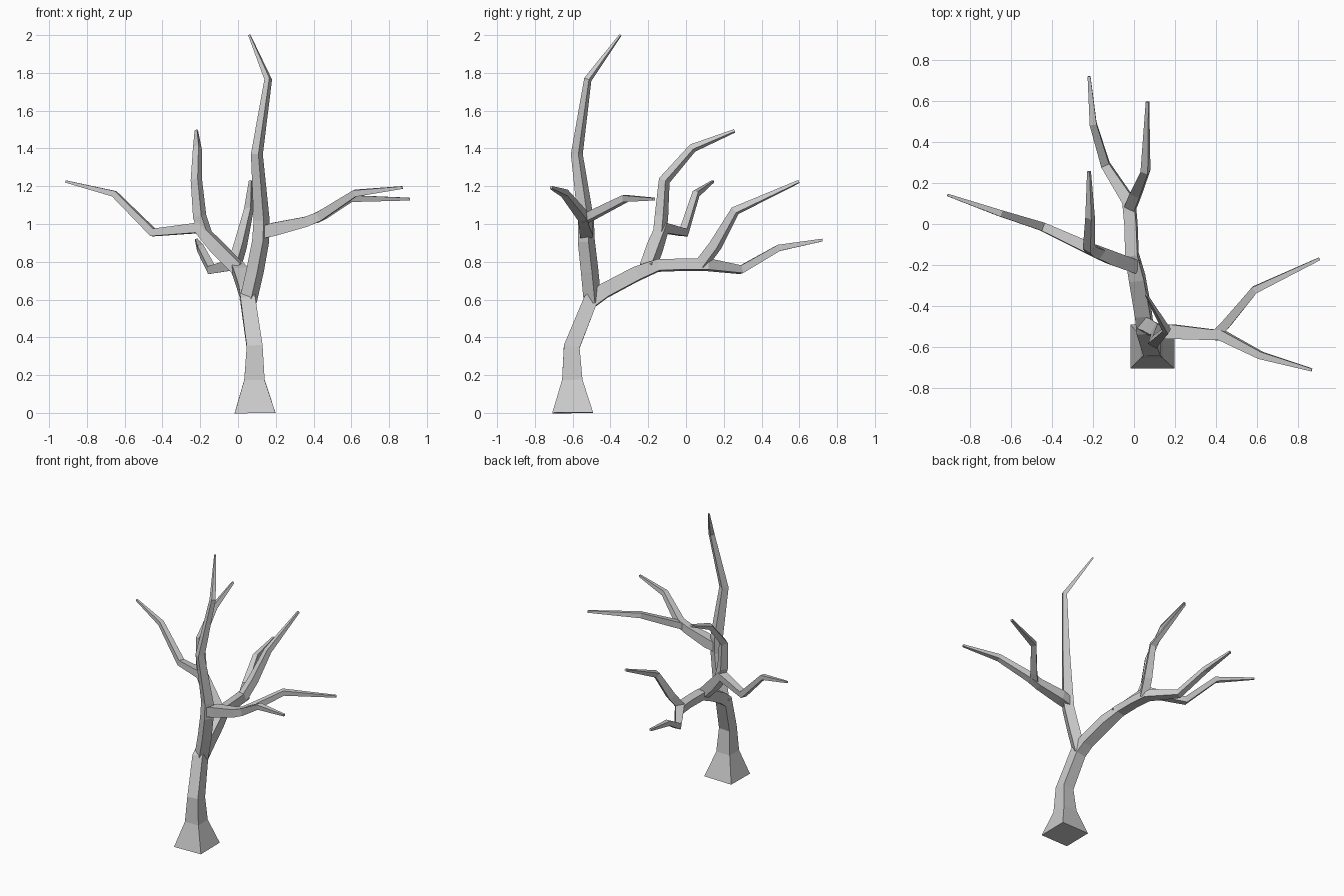
import bpy, bmesh
from math import cos, sin, radians
from mathutils import Vector


def limb(name, points, ref):
    """Four-sided tapering tube; points are (x, y, z, half_width), ref sets the roll."""
    pos = [Vector(p[:3]) for p in points]
    bm = bmesh.new()
    u = Vector(ref)
    rings = []
    for i, p in enumerate(points):
        t = Vector()
        if i > 0:
            t += (pos[i] - pos[i - 1]).normalized()
        if i < len(pos) - 1:
            t += (pos[i + 1] - pos[i]).normalized()
        t.normalize()
        u = (u - t * u.dot(t)).normalized()
        v = t.cross(u)
        h = p[3]
        rings.append([bm.verts.new(pos[i] + (u * a + v * b) * h)
                      for a, b in ((1, 1), (-1, 1), (-1, -1), (1, -1))])
    for r, s in zip(rings, rings[1:]):
        for k in range(4):
            n = (k + 1) % 4
            bm.faces.new((r[k], r[n], s[n], s[k]))
    bm.faces.new(rings[0][::-1])
    bm.faces.new(rings[-1])
    me = bpy.data.meshes.new(name)
    bm.to_mesh(me)
    bm.free()
    ob = bpy.data.objects.new(name, me)
    bpy.context.collection.objects.link(ob)
    return ob


X, Z = (1, 0, 0), (0, 0, 1)
TWIST = (cos(radians(-30)), sin(radians(-30)), 0)

# Flared trunk bending into the rear limb, ending in the low rear branch
limb("trunk_and_rear_limb", [
    (.09, -.60, 0, .108), (.087, -.602, .175, .054), (.088, -.605, .35, .042),
    (.053, -.508, .59, .039), (.045, -.435, .645, .038), (.015, -.265, .735, .037),
    (-.01, -.15, .78, .03), (-.015, 0, .785, .029), (-.025, .11, .785, .03),
    (-.14, .29, .758, .021), (-.20, .49, .873, .017), (-.22, .722, .915, .007)], X)

# High rear branch
limb("rear_upper_branch", [
    (-.018, .08, .785, .027), (.012, .155, .885, .026),
    (.056, .26, 1.07, .019), (.066, .598, 1.225, .007)], TWIST)

# Central leader
limb("leader", [
    (.053, -.495, .59, .034), (.09, -.51, .75, .034), (.12, -.528, .91, .033),
    (.125, -.53, 1.02, .031), (.10, -.578, 1.37, .023),
    (.16, -.52, 1.765, .015), (.06, -.347, 2.0, .005)], TWIST)

# Right limb with its two end branches
limb("right_limb", [
    (.125, -.53, .955, .032), (.19, -.527, .972, .035), (.36, -.54, 1.012, .027),
    (.43, -.545, 1.04, .025), (.62, -.643, 1.163, .018), (.87, -.714, 1.193, .007)], Z)
limb("right_back_branch", [
    (.40, -.54, 1.025, .022), (.45, -.49, 1.05, .022),
    (.59, -.322, 1.135, .018), (.908, -.17, 1.132, .007)], Z)

# Left limb with its upright side branch
limb("left_limb", [
    (0, -.205, .765, .033), (-.11, -.165, .875, .034), (-.205, -.125, .98, .029),
    (-.45, -.012, .955, .021), (-.655, .053, 1.16, .016), (-.912, .142, 1.225, .006)], Z)
limb("left_upright_branch", [
    (-.17, -.14, .94, .026), (-.203, -.13, 1.04, .026), (-.22, -.115, 1.23, .022),
    (-.215, .035, 1.402, .017), (-.22, .257, 1.493, .007)], TWIST)
